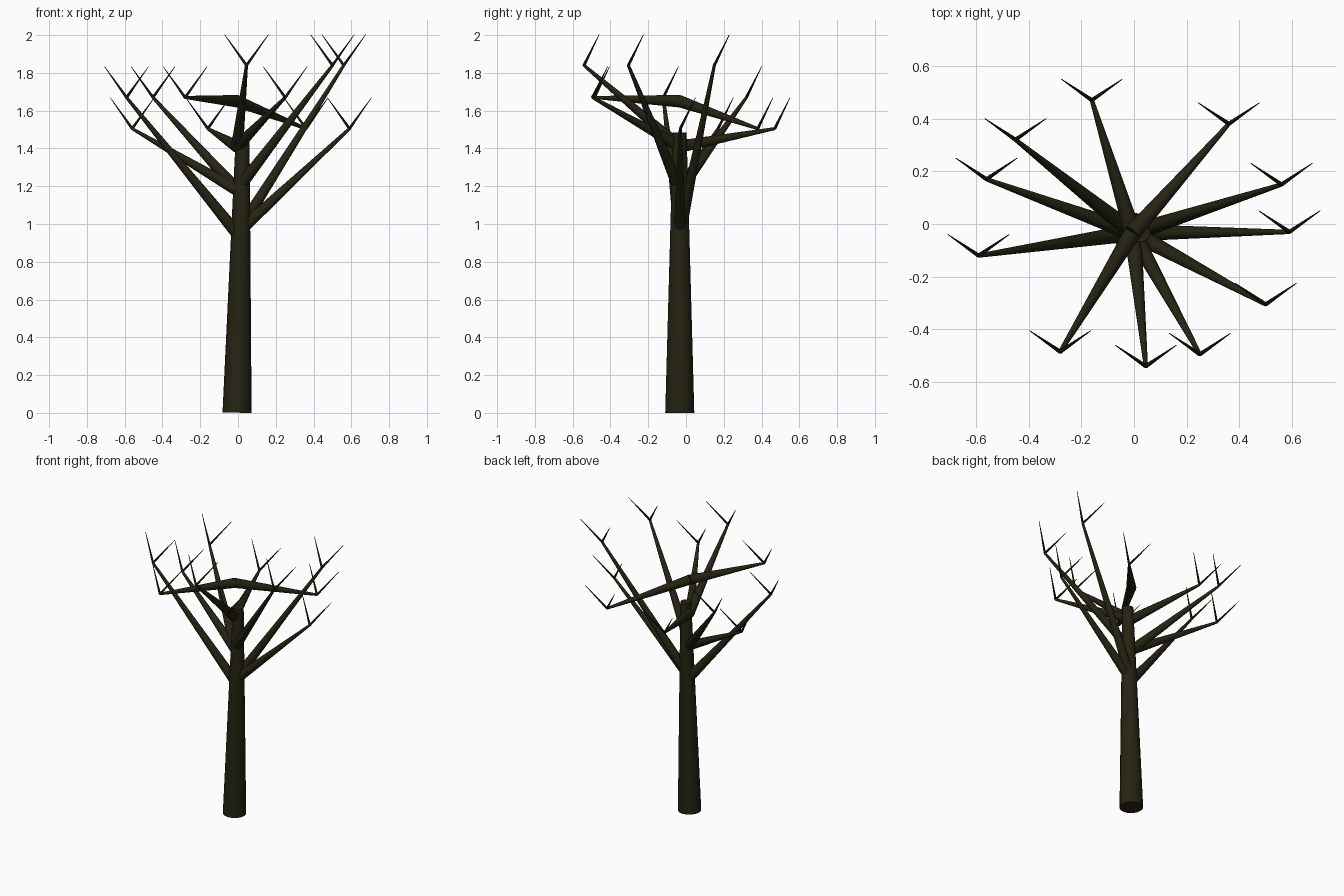
import bpy
from mathutils import Vector

if "Cube" in bpy.data.objects:
    bpy.data.objects.remove(bpy.data.objects["Cube"])

bark = bpy.data.materials.new("dark olive bark")
bark.diffuse_color = (0.018, 0.017, 0.006, 1)
bark.use_nodes = True
bark.node_tree.nodes["Principled BSDF"].inputs["Base Color"].default_value = bark.diffuse_color


def limb(name, start, end, r1, r2, sides):
    """Tapered round limb running from start to end."""
    a, b = Vector(start), Vector(end)
    d = b - a
    bpy.ops.mesh.primitive_cone_add(vertices=sides, radius1=r1, radius2=r2,
                                    depth=d.length, location=(a + b) / 2,
                                    rotation=d.to_track_quat('Z', 'Y').to_euler())
    ob = bpy.context.object
    ob.name = name
    ob.data.materials.append(bark)
    bpy.ops.object.shade_smooth_by_angle()
    return ob


# Trunk, leaning slightly towards +x
limb("trunk", (-0.005, -0.033, 0.001), (0.025, -0.033, 1.485), 0.077, 0.036, 16)

# Tiers of branches: base height -> branch tips
tiers = {
    0.95: [(0.56, 0.15, 1.84), (0.59, -0.03, 1.505), (-0.59, -0.12, 1.67)],
    1.18: [(-0.45, 0.32, 1.67), (-0.56, 0.17, 1.505), (0.50, -0.305, 1.84)],
    1.41: [(-0.16, 0.47, 1.505), (0.045, -0.54, 1.84), (0.25, -0.495, 1.67)],
    1.65: [(0.36, 0.38, 1.505), (-0.28, -0.485, 1.67)],
}
for height, tips in tiers.items():
    for tip in tips:
        limb("branch", (-0.005, -0.033, height), tip, 0.033, 0.008, 12)
        # Forked pair of twigs on every branch tip
        for side in (-1, 1):
            end = Vector(tip) + Vector((side * 0.116, 0.08, 0.163))
            limb("twig", tip, end, 0.008, 0.0015, 8)
